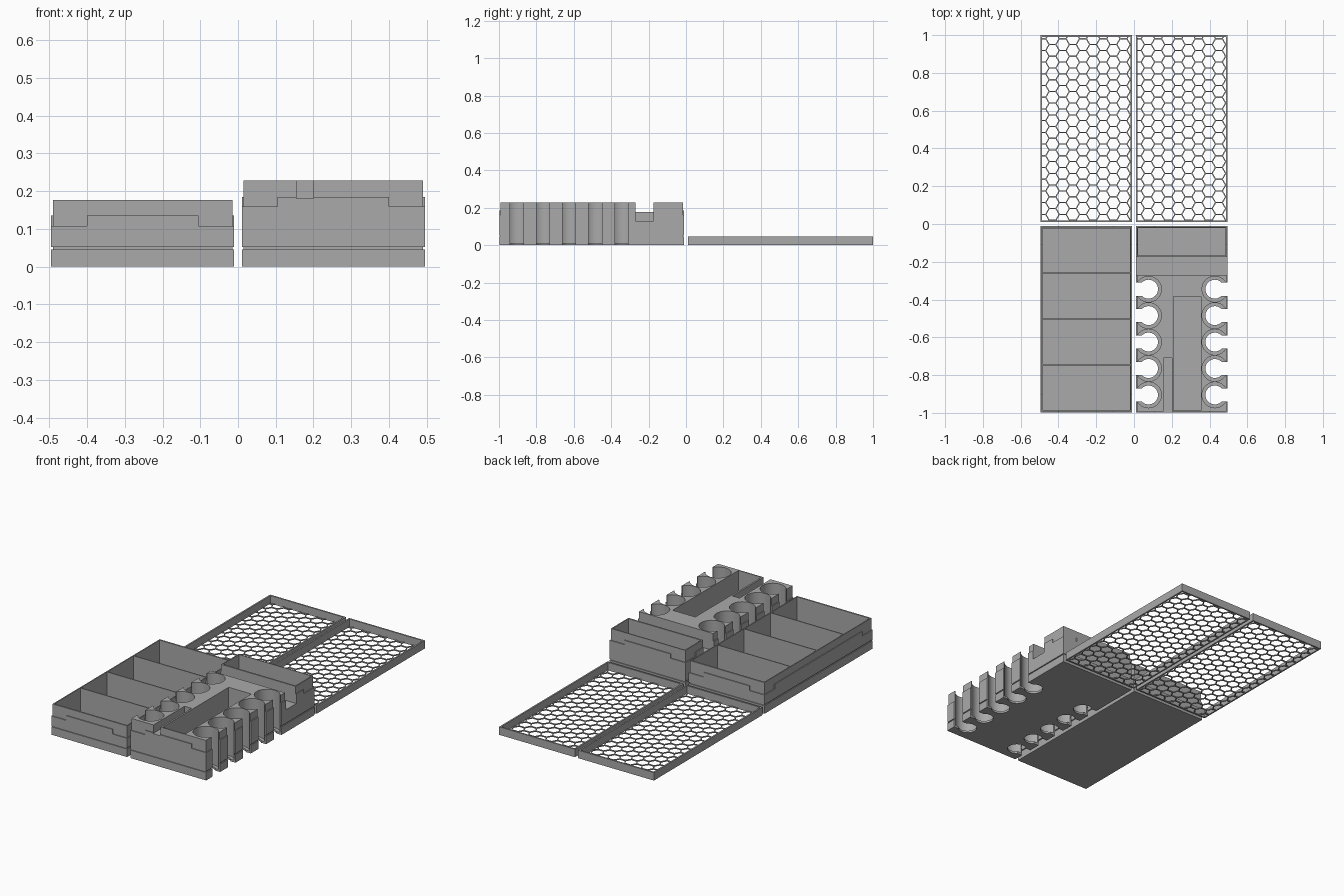
import bpy, bmesh, math
from mathutils import Matrix, Vector

if "Cube" in bpy.data.objects:
    bpy.data.objects.remove(bpy.data.objects["Cube"], do_unlink=True)

grey = bpy.data.materials.new("plain grey")
grey.use_nodes = True
grey.diffuse_color = (0.4, 0.4, 0.4, 1)
grey.node_tree.nodes["Principled BSDF"].inputs["Base Color"].default_value = (0.4, 0.4, 0.4, 1)


def finish(name, bm):
    mesh = bpy.data.meshes.new(name)
    bm.to_mesh(mesh)
    bm.free()
    mesh.materials.append(grey)
    ob = bpy.data.objects.new(name, mesh)
    bpy.context.scene.collection.objects.link(ob)
    return ob


def add_box(bm, x, y, z):
    lo, hi = Vector((x[0], y[0], z[0])), Vector((x[1], y[1], z[1]))
    size = hi - lo
    bmesh.ops.create_cube(bm, size=1, matrix=Matrix.Translation((lo + hi) / 2) @ Matrix.Diagonal((*size, 1)))


def box(name, x, y, z):
    bm = bmesh.new()
    add_box(bm, x, y, z)
    return finish(name, bm)


def add_prism(bm, sides, radius, cx, cy, z, turn=0):
    place = Matrix.Translation((cx, cy, (z[0] + z[1]) / 2)) @ Matrix.Rotation(turn, 4, 'Z')
    bmesh.ops.create_cone(bm, cap_ends=True, segments=sides, radius1=radius, radius2=radius,
                          depth=z[1] - z[0], matrix=place)


def cylinder(name, radius, cx, cy, z):
    bm = bmesh.new()
    add_prism(bm, 40, radius, cx, cy, z)
    return finish(name, bm)


def combine(target, tool, operation):
    """Apply a boolean and remove its tool."""
    mod = target.modifiers.new("boolean", 'BOOLEAN')
    mod.operation, mod.object, mod.solver = operation, tool, 'EXACT'
    tool.hide_render = True
    bpy.context.view_layer.objects.active = target
    bpy.ops.object.modifier_apply(modifier=mod.name)
    bpy.data.objects.remove(tool, do_unlink=True)


def cut(target, x, y, z):
    combine(target, box("cutter", x, y, z), 'DIFFERENCE')


FRONT, BACK = -0.998, -0.01
LIP = 0.005
FLOOR = 0.012
ABOVE = 0.4


# Tray body: base, narrow groove, stepped outer shell and inset rim
def tray_body(name, x0, x1, step, mid, top):
    def ring(inset):
        return (x0 + inset, x1 - inset), (FRONT + inset, BACK - inset)
    xs, ys = ring(0)
    xi, yi = ring(LIP)
    body = box(name, xs, ys, (0, 0.046))
    corner = 0.095
    for x, y, z in (
        (xi, yi, (0.03, top)),
        (xs, ys, (0.052, step)),
        ((x0 + corner, x1 - corner), ys, (0.08, mid)),
        (xs, (FRONT + corner, BACK - corner), (0.08, mid)),
    ):
        combine(body, box("layer", x, y, z), 'UNION')
    return body


# Tray with four open compartments
bins = tray_body("compartment_tray", -0.495, -0.01, 0.108, 0.135, 0.177)
dividers = [FRONT + 0.011, -0.745, -0.502, -0.259, BACK - 0.011]
for near, far in zip(dividers, dividers[1:]):
    cut(bins, (-0.484, -0.021), (near + 0.003, far - 0.003), (FLOOR, ABOVE))

# Tool tray: back box, cross notch, long well and shallow front slot
holder = tray_body("tool_tray", 0.01, 0.495, 0.16, 0.185, 0.228)
cut(holder, (0.021, 0.484), (-0.166, -0.021), (FLOOR, ABOVE))
cut(holder, (-0.005, 0.6), (-0.27, -0.175), (0.13, ABOVE))
cut(holder, (0.21, 0.355), (-0.987, -0.385), (FLOOR, ABOVE))
cut(holder, (0.155, 0.2), (-1.1, -0.71), (0.18, ABOVE))

# Side-opening round sockets with a narrower hole in the floor
for i in range(5):
    y = -0.345 - 0.14 * i
    for cx, edge in ((0.077, (-0.005, 0.077)), (0.428, (0.428, 0.6))):
        combine(holder, cylinder("socket", 0.068, cx, y, (FLOOR, ABOVE)), 'DIFFERENCE')
        combine(holder, cylinder("floor_hole", 0.05, cx, y, (-0.1, 0.1)), 'DIFFERENCE')
        cut(holder, edge, (y - 0.035, y + 0.035), (-0.1, ABOVE))


# Lids: thin rim around a honeycomb sheet
def lid(side, x0, x1):
    y0, y1, wall = 0.01, 1.0, 0.009
    rim = box(side + "_lid_rim", (x0, x1), (y0, y1), (0, 0.046))
    cut(rim, (x0 + wall, x1 - wall), (y0 + wall, y1 - wall), (-0.1, ABOVE))

    sheet = box(side + "_lid_mesh", (x0 + 0.004, x1 - 0.004), (y0 + 0.004, y1 - 0.004), (0, 0.006))
    pitch, rib = 0.062, 0.006
    radius = (pitch - rib) / math.sqrt(3)
    column = pitch * math.sqrt(3) / 2
    bm = bmesh.new()
    for c in range(10):
        for r in range(17):
            cx = x0 + 0.01 + c * column
            cy = y0 + 0.01 + (r + (c % 2) / 2) * pitch
            add_prism(bm, 6, radius, cx, cy, (-0.05, 0.05), math.pi / 6)
    # Turn the vertices so each cell has flat front and back sides
    probe = max(v.co.x for v in bm.verts) - (x0 + 0.01 + 9 * column)
    if probe < radius * 0.95:
        bm.free()
        bm = bmesh.new()
        for c in range(10):
            for r in range(17):
                add_prism(bm, 6, radius, x0 + 0.01 + c * column,
                          y0 + 0.01 + (r + (c % 2) / 2) * pitch, (-0.05, 0.05))
    combine(sheet, finish("hex_cells", bm), 'DIFFERENCE')


lid("right", -0.495, -0.01)
lid("left", 0.01, 0.495)

# Smooth the round sockets while keeping edges crisp
bpy.ops.object.select_all(action='DESELECT')
holder.select_set(True)
bpy.context.view_layer.objects.active = holder
bpy.ops.object.shade_smooth_by_angle(angle=math.radians(30))
